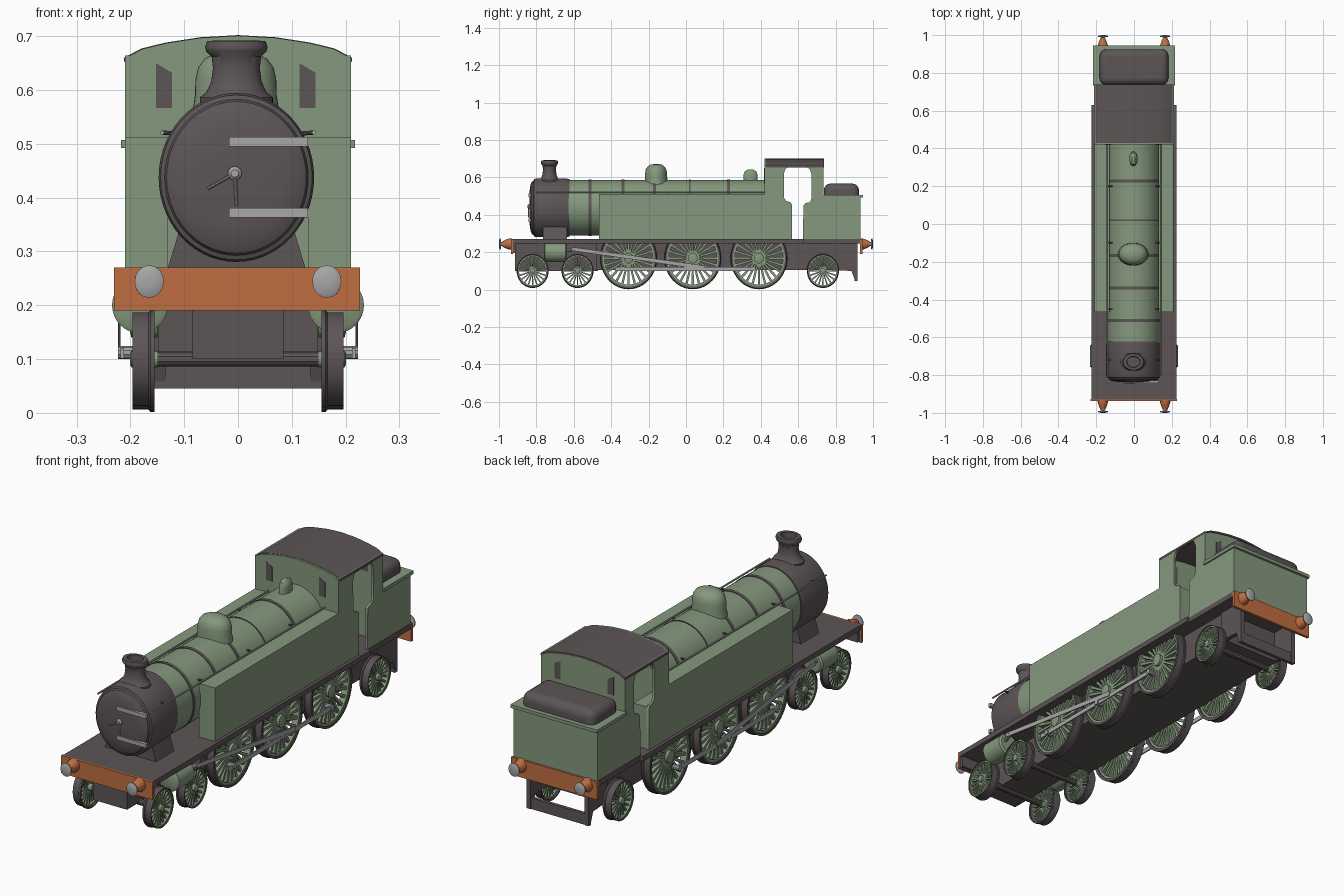
import bpy, bmesh, math
from mathutils import Matrix, Vector

if "Cube" in bpy.data.objects:
    bpy.data.objects.remove(bpy.data.objects["Cube"])


def material(name, rgb):
    m = bpy.data.materials.new(name)
    m.diffuse_color = (*rgb, 1)
    m.use_nodes = True
    m.node_tree.nodes["Principled BSDF"].inputs["Base Color"].default_value = m.diffuse_color
    return m


GREEN = material("sage_green", (0.235, 0.318, 0.205))
DARK = material("warm_charcoal", (0.108, 0.090, 0.094))
ORANGE = material("burnt_orange", (0.53, 0.155, 0.052))
STEEL = material("light_steel", (0.39, 0.39, 0.39))
SIDES = ((-1, "left"), (1, "right"))


def finish(bm, name, mat, angle=35):
    bmesh.ops.recalc_face_normals(bm, faces=bm.faces)
    me = bpy.data.meshes.new(name)
    bm.to_mesh(me)
    bm.free()
    me.materials.append(mat)
    for p in me.polygons:
        p.use_smooth = True
    me.set_sharp_from_angle(angle=math.radians(angle))
    ob = bpy.data.objects.new(name, me)
    bpy.context.collection.objects.link(ob)
    return ob


def prism(name, mat, pts, axis, a, b):
    """Extrude a 2D outline along axis: X takes (y,z), Y takes (x,z), Z takes (x,y)."""
    place = {"X": lambda p, t: (t, p[0], p[1]),
             "Y": lambda p, t: (p[0], t, p[1]),
             "Z": lambda p, t: (p[0], p[1], t)}[axis]
    bm = bmesh.new()
    lo = [bm.verts.new(place(p, a)) for p in pts]
    hi = [bm.verts.new(place(p, b)) for p in pts]
    bm.faces.new(lo)
    bm.faces.new(hi)
    n = len(pts)
    for i in range(n):
        j = (i + 1) % n
        bm.faces.new((lo[i], lo[j], hi[j], hi[i]))
    return finish(bm, name, mat)


def box(name, mat, x0, x1, y0, y1, z0, z1):
    return prism(name, mat, [(x0, y0), (x1, y0), (x1, y1), (x0, y1)], "Z", z0, z1)


def lathe(name, mat, profile, axis, centre, scale=(1, 1, 1), seg=40, closed=False):
    """Turn a (radius, height) profile around an axis; closed joins its ends into a ring."""
    bm = bmesh.new()
    c = Vector(centre)

    def point(r, h, t):
        u, v = r * math.cos(t), r * math.sin(t)
        p = {"X": (h, u, v), "Y": (u, h, v), "Z": (u, v, h)}[axis]
        return c + Vector([p[i] * scale[i] for i in range(3)])

    rings = [[bm.verts.new(point(r, h, 2 * math.pi * k / seg)) for k in range(seg)]
             for r, h in profile]
    pairs = list(zip(rings, rings[1:]))
    if closed:
        pairs.append((rings[-1], rings[0]))
    for a, b in pairs:
        for k in range(seg):
            j = (k + 1) % seg
            bm.faces.new((a[k], a[j], b[j], b[k]))
    if not closed:
        bm.faces.new(rings[0])
        bm.faces.new(rings[-1])
    return finish(bm, name, mat)


def rod(name, mat, a, b, r, seg=10):
    a, b = Vector(a), Vector(b)
    bm = bmesh.new()
    m = Matrix.Translation((a + b) / 2) @ (b - a).to_track_quat("Z", "Y").to_matrix().to_4x4()
    bmesh.ops.create_cone(bm, cap_ends=True, segments=seg, radius1=r, radius2=r,
                          depth=(b - a).length, matrix=m)
    return finish(bm, name, mat)


def wheel(name, s, y, z, r, squash, spokes, width):
    """Dark tyre with flange, green rim, hub and tapered spokes."""
    c, sc = (0, y, z), (s, squash, 1)
    t = r * 0.085
    lathe(name + "_tyre", DARK, [(r - t, 0.155), (r, 0.155), (r, 0.163), (r - 0.004, 0.166),
                                 (r - 0.004, 0.196), (r - t, 0.196)], "X", c, sc, 48, True)
    lathe(name + "_rim", GREEN, [(r - t * 1.8, 0.162), (r - t, 0.162), (r - t, 0.192),
                                 (r - t * 1.8, 0.192)], "X", c, sc, 48, True)
    hub = r * 0.17
    lathe(name + "_hub", GREEN, [(hub, 0.15), (hub, 0.198), (hub * .6, 0.201)], "X", c, sc, 20)
    bm = bmesh.new()
    length = r - t * 1.4 - hub * 0.8
    for k in range(spokes):
        geo = bmesh.ops.create_cube(bm, size=1)["verts"]
        for v in geo:
            v.co.y *= 1.15 if v.co.z > 0 else 0.8
        m = (Matrix.Translation((s * 0.177, y, z)) @ Matrix.Diagonal((1, squash, 1, 1))
             @ Matrix.Rotation(2 * math.pi * k / spokes, 4, "X")
             @ Matrix.Translation((0, 0, hub * 0.8 + length / 2))
             @ Matrix.Diagonal((0.016, width, length, 1)))
        bmesh.ops.transform(bm, matrix=m, verts=geo)
    finish(bm, name + "_spokes", GREEN)


# Footplate, frames and buffer beams
prism("footplate", DARK, [(-.225, -.928), (.225, -.928), (.225, .63), (.212, .63), (.212, .932),
                          (-.212, .932), (-.212, .63), (-.225, .63)], "Z", .246, .27)
box("front_beam_backing", DARK, -.22, .22, -.926, -.912, .195, .25)
box("front_buffer_beam", ORANGE, -.23, .227, -.936, -.926, .19, .27)
box("rear_buffer_beam", ORANGE, -.215, .215, .93, .943, .19, .27)
box("bogie_frame", DARK, -.085, .085, -.915, -.47, .10, .25)
box("main_frame", DARK, -.148, .148, -.48, .80, .105, .25)
box("rear_guard_bar", DARK, -.155, .155, .90, .915, .045, .095)
for s, side in SIDES:
    prism(side + "_rear_frame", DARK, [(.78, .105), (.885, .10), (.905, .045), (.918, .045),
                                       (.918, .25), (.78, .25)], "X", s * .135, s * .155)

# Wheels and axles
for y in (-.82, -.58, .732):
    rod("small_axle", DARK, (-.16, y, .10), (.16, y, .10), .014)
for s, side in SIDES:
    for i, y in enumerate((-.82, -.58, .732)):
        wheel(f"{side}_small_wheel_{i + 1}", s, y, .10, .091, .94, 20, .0075)
    for i, y in enumerate((-.307, .036, .39)):
        wheel(f"{side}_driving_wheel_{i + 1}", s, y, .168, .166, .915, 24, .012)
        rod(f"{side}_crank_pin_{i + 1}", STEEL, (s * .19, y - .03, .112), (s * .223, y - .03, .112), .012)
    # Cylinders and rods
    lathe(side + "_cylinder", GREEN, [(.044, -.76), (.052, -.755), (.052, -.645), (.044, -.638)],
          "Y", (s * .182, 0, .20))
    box(side + "_coupling_rod", STEEL, s * .212, s * .218, -.38, .36, .101, .121)
    prism(side + "_connecting_rod", STEEL, [(-.61, .208), (.09, .108), (.10, .128), (-.61, .228)],
          "X", s * .2185, s * .223)
    rod(side + "_piston_rod", STEEL, (s * .20, -.65, .21), (s * .215, -.59, .217), .009)

# Smokebox, saddle and door fittings
lathe("smokebox", DARK, [(.03, -.838), (.09, -.836), (.125, -.831), (.141, -.823), (.145, -.815),
                         (.153, -.812), (.157, -.80), (.157, -.64), (.153, -.622)],
      "Y", (-.003, 0, .4375), (.92, 1, 1), 56)
prism("smokebox_saddle", DARK, [(-.13, .27), (.125, .27), (.098, .36), (-.103, .36)], "Y", -.765, -.635)
for z in (.372, .504):
    box("door_hinge", STEEL, -.017, .13, -.843, -.828, z - .009, z + .009)
lathe("door_knob", STEEL, [(.013, -.83), (.013, -.842), (.007, -.848)], "Y", (-.006, 0, .445), seg=16)
rod("door_handle_long", STEEL, (-.006, -.842, .445), (-.056, -.842, .417), .003)
rod("door_handle_short", STEEL, (-.006, -.842, .445), (-.003, -.842, .385), .003)

# Boiler with dark bands
OVAL = (.94, 1, 1)
lathe("boiler", GREEN, [(.148, -.63), (.148, .43)], "Y", (0, 0, .438), OVAL, 56)
for y, w in ((-.512, .008), (-.338, .008), (-.168, .008), (.02, .003), (.228, .008)):
    lathe("boiler_band", DARK, [(.146, y - w), (.1505, y - w), (.1505, y + w), (.146, y + w)],
          "Y", (0, 0, .438), OVAL, 56, True)

# Chimney, steam dome and safety valve cover
lathe("chimney", DARK, [(.068, .56), (.068, .586), (.056, .596), (.047, .615), (.0435, .64), (.046, .662),
                        (.056, .672), (.058, .68), (.054, .691), (.036, .692), (.034, .66)],
      "Z", (-.003, -.73, 0), (1, .8, 1))
lathe("steam_dome", GREEN, [(.082, .55), (.076, .59), (.075, .62), (.070, .642), (.058, .658),
                            (.038, .668), (.012, .672)], "Z", (-.004, -.16, 0), (1, .79, 1))
lathe("safety_valve_cover", GREEN, [(.042, .56), (.038, .59), (.038, .615), (.030, .633),
                                    (.014, .642)], "Z", (-.003, .345, 0), (.57, 1, 1), 28)

# Side tanks, handrails
for s, side in SIDES:
    box(side + "_side_tank", GREEN, s * .13, s * .21, -.465, .43, .27, .512)
    box(side + "_tank_in_cab", GREEN, s * .13, s * .205, .42, .562, .27, .46)
    rod(side + "_handrail", STEEL, (s * .141, -.80, .521), (s * .141, .425, .521), .004)
    for y in (-.72, -.45, -.1, .2):
        rod(side + "_handrail_post", DARK, (s * .115, y, .519), (s * .141, y, .521), .004)
    # Cab side with the doorway cut into its outline
    prism(side + "_cab_side", GREEN,
          [(.42, .27), (.566, .27), (.566, .455), (.557, .468), (.535, .474), (.525, .49),
           (.523, .62), (.532, .645), (.55, .656), (.643, .656), (.661, .645), (.67, .62),
           (.67, .485), (.663, .468), (.64, .463), (.628, .452), (.625, .27), (.735, .27),
           (.735, .664), (.42, .664)], "X", s * .199, s * .21)

# Cab end sheets, slanted windows and curved roof
ARC = [(-.212, .66), (-.18, .677), (-.135, .688), (-.07, .698), (0, .702),
       (.07, .698), (.135, .688), (.18, .677), (.212, .66)]
sheet = [(x * .99, z - .001) for x, z in ARC]
prism("cab_front_sheet", GREEN, [(-.21, .27)] + sheet + [(.21, .27)], "Y", .42, .431)
prism("cab_rear_sheet", GREEN, [(-.21, .27)] + sheet + [(.21, .27)], "Y", .724, .734)
for x in (-.1375, .129):
    pane = [(x - .015, .567), (x + .015, .567), (x + .015, .632), (x - .015, .65)]
    prism("cab_front_window", DARK, pane, "Y", .418, .433)
    prism("cab_rear_window", DARK, pane, "Y", .722, .736)
prism("cab_roof", DARK, ARC + [(x, z - .008) for x, z in reversed(ARC)], "Y", .429, .738)

# Bunker with lip and coal load
box("bunker", GREEN, -.21, .21, .73, .934, .268, .497)
box("bunker_lip", GREEN, -.217, .217, .733, .945, .492, .507)
coal = box("coal_load", DARK, -.182, .182, .737, .925, .45, .567)
bevel = coal.modifiers.new("rounding", "BEVEL")
bevel.width, bevel.segments = .035, 4

# Buffers at both ends
for e, end in ((-1, "front"), (1, "rear")):
    for s, side in SIDES:
        c, sc = (s * .165, 0, .244), (.9, e, 1)
        lathe(f"{end}_{side}_buffer_housing", ORANGE, [(.03, .93), (.03, .945), (.024, .962), (.015, .982)],
              "Y", c, sc, 24)
        lathe(f"{end}_{side}_buffer_head", STEEL, [(.009, .975), (.010, .988), (.029, .991), (.030, .995),
                                                   (.022, .9985), (.008, 1.0)], "Y", c, sc, 28)
